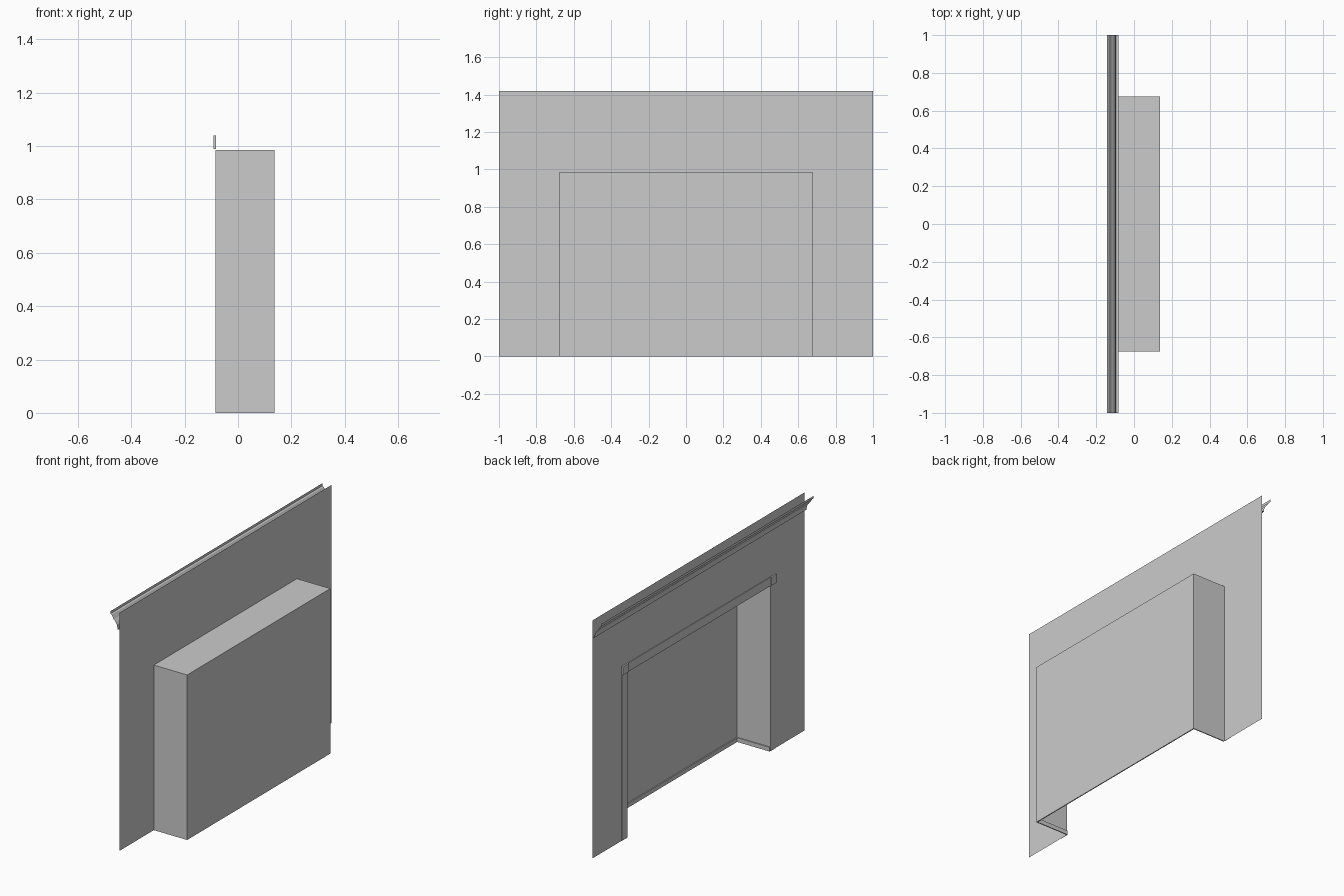
import bpy
import bmesh

cube = bpy.data.objects.get("Cube")
if cube:
    bpy.data.objects.remove(cube, do_unlink=True)

grey = bpy.data.materials.new("plain_grey")
grey.use_nodes = True
grey.diffuse_color = (0.6, 0.6, 0.6, 1)
grey.node_tree.nodes["Principled BSDF"].inputs["Base Color"].default_value = (0.6, 0.6, 0.6, 1)

WALL_X = -0.083     # plane of the wall
BACK_X = 0.137      # back of the recess
HALF = 1.0          # half length of the wall
OPEN = 0.675        # half width of the opening
OPEN_TOP = 0.985
TOP = 1.42
TRIM = 0.05


def finish(name, bm):
    mesh = bpy.data.meshes.new(name)
    bm.to_mesh(mesh)
    bm.free()
    mesh.materials.append(grey)
    obj = bpy.data.objects.new(name, mesh)
    bpy.context.scene.collection.objects.link(obj)
    return obj


def sheet(name, polygons):
    """Open surface made from a few polygons."""
    bm = bmesh.new()
    for points in polygons:
        bm.faces.new([bm.verts.new(p) for p in points])
    bmesh.ops.remove_doubles(bm, verts=bm.verts, dist=0.0001)
    return finish(name, bm)


def block(name, low, high):
    bm = bmesh.new()
    bmesh.ops.create_cube(bm, size=1)
    for v in bm.verts:
        v.co = [(a + b) / 2 + c * (b - a) for a, b, c in zip(low, high, v.co)]
    return finish(name, bm)


# Wall with a doorway-shaped opening
outline = [(-HALF, 0), (-HALF, TOP), (HALF, TOP), (HALF, 0),
           (OPEN, 0), (OPEN, OPEN_TOP), (-OPEN, OPEN_TOP), (-OPEN, 0)]
sheet("wall", [[(WALL_X, y, z) for y, z in outline]])

# Recess behind the opening: back, two sides and ceiling, no floor
recess = [[(BACK_X, -OPEN, 0), (BACK_X, OPEN, 0),
           (BACK_X, OPEN, OPEN_TOP), (BACK_X, -OPEN, OPEN_TOP)],
          [(WALL_X, -OPEN, OPEN_TOP), (BACK_X, -OPEN, OPEN_TOP),
           (BACK_X, OPEN, OPEN_TOP), (WALL_X, OPEN, OPEN_TOP)]]
for y in (-OPEN, OPEN):
    recess.append([(WALL_X, y, 0), (BACK_X, y, 0),
                   (BACK_X, y, OPEN_TOP), (WALL_X, y, OPEN_TOP)])
sheet("recess", recess)

# Crown moulding, open at the ends and the top
profile = [(WALL_X, 1.32), (-0.095, 1.32), (-0.099, 1.345), (-0.108, 1.36),
           (-0.12, 1.372), (-0.134, 1.395), (-0.142, 1.4), (-0.142, 1.415)]
sheet("crown_moulding", [
    [(a[0], -HALF, a[1]), (a[0], HALF, a[1]), (b[0], HALF, b[1]), (b[0], -HALF, b[1])]
    for a, b in zip(profile, profile[1:])])

# Casing round the opening: header, legs and corner blocks
block("header_trim", (WALL_X - 0.004, -OPEN, OPEN_TOP + 0.005),
      (WALL_X, OPEN, OPEN_TOP + TRIM + 0.005))
for side, label in ((1, "left"), (-1, "right")):
    y0, y1 = sorted((side * OPEN, side * (OPEN + TRIM)))
    block(label + "_leg_trim", (WALL_X - 0.002, y0, 0), (WALL_X, y1, OPEN_TOP))
    block(label + "_corner_block", (WALL_X - 0.009, y0, OPEN_TOP + 0.005),
          (WALL_X, y1, OPEN_TOP + TRIM + 0.005))
    # Low skirting on the recess sides
    y0, y1 = sorted((side * OPEN, side * (OPEN - 0.006)))
    block(label + "_skirting", (WALL_X, y0, 0), (BACK_X, y1, 0.025))
block("back_skirting", (BACK_X - 0.006, -OPEN, 0), (BACK_X, OPEN, 0.025))
